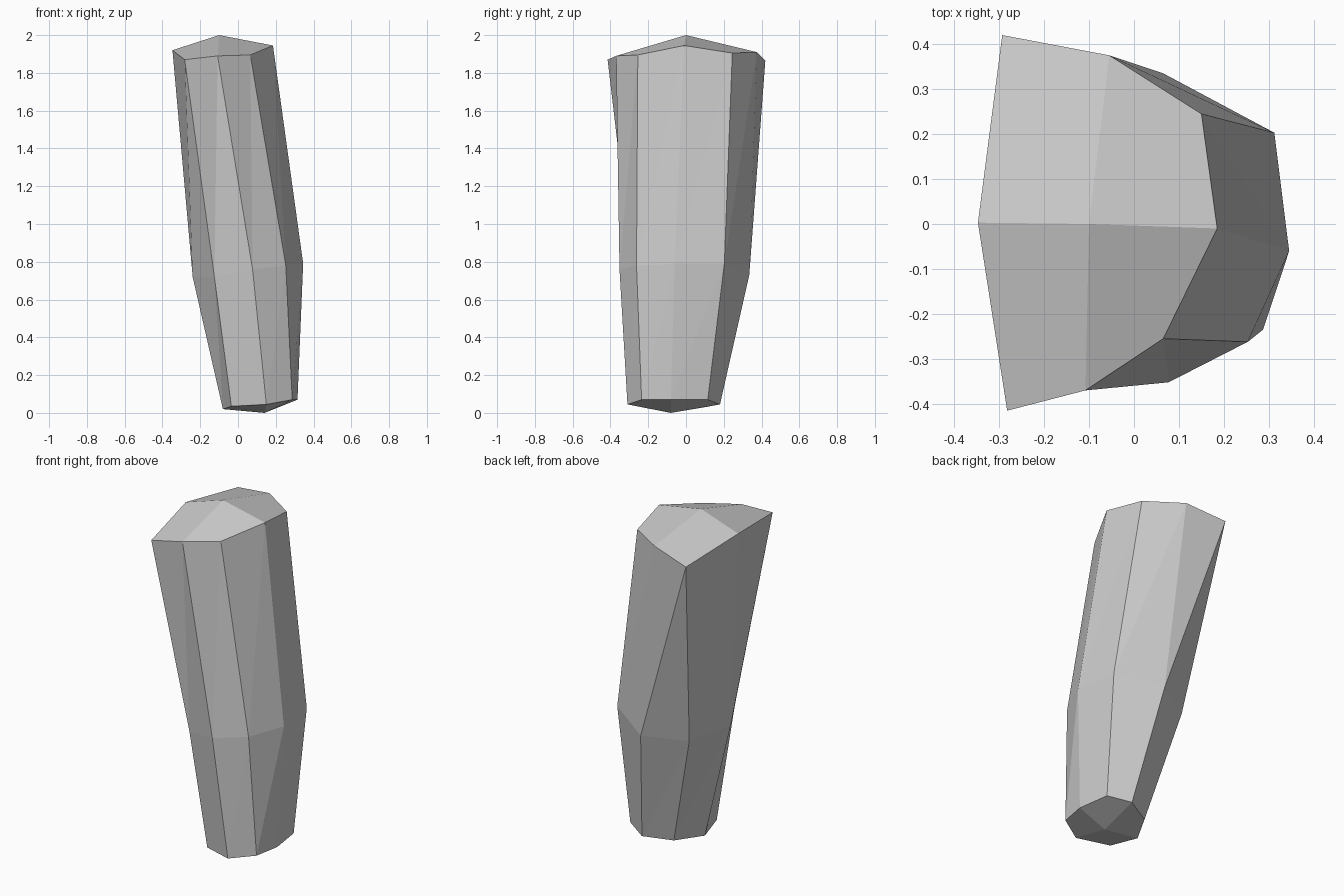
import bpy, bmesh

if "Cube" in bpy.data.objects:
    bpy.data.objects.remove(bpy.data.objects["Cube"])

# Eight-sided cross-sections, counter-clockwise from +x
bottom = [(.315, -.08, .07), (.287, .115, .07), (.165, .18, .045), (.01, .10, .03),
          (-.08, -.065, .02), (-.035, -.24, .035), (.15, -.31, .045), (.287, -.235, .07)]
middle = [(.345, -.06, .79), (.312, .203, .79), (.065, .335, .73), (-.165, .205, .71),
          (-.24, -.08, .72), (-.125, -.28, .72), (.077, -.352, .76), (.253, -.262, .78)]
top = [(.185, -.01, 1.945), (.15, .245, 1.905), (-.055, .375, 1.91), (-.293, .42, 1.865),
       (-.347, .003, 1.92), (-.282, -.415, 1.87), (-.108, -.37, 1.89), (.065, -.255, 1.895)]

bm = bmesh.new()
rings = [[bm.verts.new(p) for p in ring] for ring in (bottom, middle, top)]

# Tapered side walls
for lo, hi in zip(rings, rings[1:]):
    for k in range(8):
        n = (k + 1) % 8
        bm.faces.new((lo[k], lo[n], hi[n]))
        bm.faces.new((lo[k], hi[n], hi[k]))

# Shallow pointed caps, four facets each
for ring, tip in ((rings[0], (.14, -.08, 0)), (rings[2], (-.10, 0, 2))):
    apex = bm.verts.new(tip)
    for k in range(0, 8, 2):
        bm.faces.new((apex, ring[k], ring[k + 1], ring[(k + 2) % 8]))

bmesh.ops.recalc_face_normals(bm, faces=bm.faces)
mesh = bpy.data.meshes.new("limb_segment")
bm.to_mesh(mesh)
bm.free()
bpy.context.collection.objects.link(bpy.data.objects.new("limb_segment", mesh))
